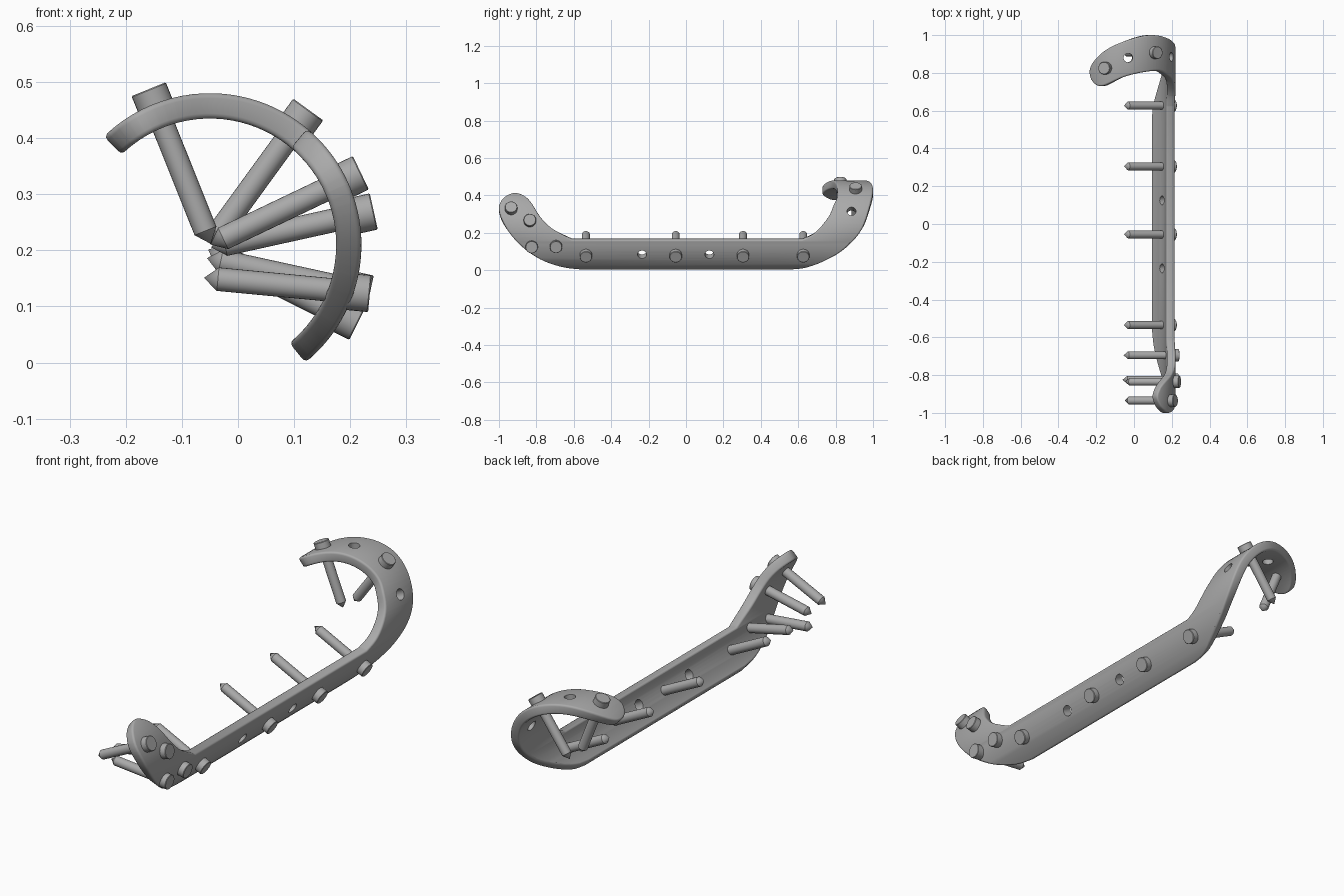
import bpy, bmesh
from math import radians, sin, cos, pi
from mathutils import Vector, Matrix

default = bpy.data.objects.get("Cube")
if default:
    bpy.data.objects.remove(default, do_unlink=True)

AXIS_X, AXIS_Z = -0.05, 0.21      # centre line of the curved plate
OUTER, INNER = 0.27, 0.225
HEAD = 0.298                      # distance of the screw head tops from the axis

steel = bpy.data.materials.new("steel grey")
steel.use_nodes = True
grey = (0.4, 0.4, 0.4, 1)
steel.diffuse_color = grey
steel.node_tree.nodes["Principled BSDF"].inputs["Base Color"].default_value = grey


def add_object(name, mesh):
    obj = bpy.data.objects.new(name, mesh)
    bpy.context.collection.objects.link(obj)
    return obj


def mesh_from(bm, name):
    bmesh.ops.recalc_face_normals(bm, faces=bm.faces)
    mesh = bpy.data.meshes.new(name)
    bm.to_mesh(mesh)
    bm.free()
    mesh.materials.append(steel)
    return mesh


def shade(obj):
    bpy.ops.object.select_all(action='DESELECT')
    obj.select_set(True)
    bpy.context.view_layer.objects.active = obj
    bpy.ops.object.shade_smooth_by_angle(angle=radians(32))


def on_shell(y, deg, r):
    a = radians(deg)
    return Vector((AXIS_X + r * cos(a), y, AXIS_Z + r * sin(a)))


def smooth_chain(points, steps=6):
    """Catmull-Rom curve through an open chain of points."""
    p = [Vector(q) for q in points]
    p = [p[0]] + p + [p[-1]]
    out = []
    for a, b, c, d in zip(p, p[1:], p[2:], p[3:]):
        for i in range(steps):
            t = i / steps
            out.append(0.5 * (2 * b + (c - a) * t + (2 * a - 5 * b + 4 * c - d) * t * t
                              + (3 * b - a - 3 * c + d) * t ** 3))
    return out + [p[-1]]


# Plate outline unrolled flat: length along y, angle round the axis in degrees
rear_hook = [(0.56, -51), (0.64, -48), (0.743, -37), (0.85, -21), (0.94, 2), (0.985, 32),
             (1.0, 57), (0.984, 79), (0.937, 106), (0.88, 124), (0.82, 134), (0.76, 131),
             (0.73, 117), (0.78, 90), (0.805, 66), (0.81, 46), (0.79, 32), (0.76, 16),
             (0.69, -2), (0.62, -10)]
front_lobe = [(-0.61, -10), (-0.717, 3), (-0.78, 17), (-0.83, 36), (-0.87, 46), (-0.92, 50),
              (-0.975, 42), (-1.0, 27), (-0.968, 6), (-0.89, -16), (-0.78, -35),
              (-0.66, -47), (-0.56, -51)]
outline = smooth_chain(rear_hook) + smooth_chain(front_lobe)

# Flat plate with rounded rims, sliced lengthwise, then rolled round the axis
bm = bmesh.new()
arc = lambda deg: radians(deg) * OUTER
bottom = bm.faces.new([bm.verts.new((y, arc(d), INNER)) for y, d in outline])
solid = bmesh.ops.extrude_face_region(bm, geom=[bottom], use_keep_orig=True)
top_verts = [v for v in solid["geom"] if isinstance(v, bmesh.types.BMVert)]
bmesh.ops.translate(bm, verts=top_verts, vec=(0, 0, OUTER - INNER))
bmesh.ops.recalc_face_normals(bm, faces=bm.faces)
rims = [e for e in bm.edges if abs(e.verts[0].co.z - e.verts[1].co.z) < 1e-5]
bmesh.ops.bevel(bm, geom=rims, offset=0.009, segments=3, profile=0.5, affect='EDGES')
for deg in range(-48, 136, 4):
    bmesh.ops.bisect_plane(bm, geom=bm.verts[:] + bm.edges[:] + bm.faces[:], dist=1e-6,
                           plane_co=(0, arc(deg), 0), plane_no=(0, 1, 0))
bmesh.ops.triangulate(bm, faces=[f for f in bm.faces if len(f.verts) > 4])
for v in bm.verts:
    y, s, r = v.co
    v.co = on_shell(y, s / OUTER * 180 / pi, r)
plate = add_object("curved_plate", mesh_from(bm, "curved_plate"))

# Empty screw holes
bm = bmesh.new()
for y, deg in [(-0.235, -28), (0.125, -28), (0.885, 23), (0.88, 86)]:
    direction = on_shell(y, deg, 1) - on_shell(y, deg, 0)
    turn = direction.to_track_quat('Z', 'Y').to_matrix().to_4x4()
    bmesh.ops.create_cone(bm, cap_ends=True, segments=24, radius1=0.024, radius2=0.024,
                          depth=0.14,
                          matrix=Matrix.Translation(on_shell(y, deg, 0.25)) @ turn)
cutter = add_object("hole_cutter", mesh_from(bm, "hole_cutter"))
cutter.hide_render = True
cut = plate.modifiers.new("holes", 'BOOLEAN')
cut.operation, cut.object, cut.solver = 'DIFFERENCE', cutter, 'EXACT'
bpy.context.view_layer.objects.active = plate
bpy.ops.object.modifier_apply(modifier=cut.name)
bpy.data.objects.remove(cutter, do_unlink=True)
shade(plate)

# One lathed screw: head, shank and pointed tip, running along +z
SIDES = 24
bm = bmesh.new()
rings = []
for r, z in [(0.031, 0), (0.033, 0.002), (0.033, 0.045), (0.021, 0.045), (0.021, 0.272)]:
    rings.append([bm.verts.new((r * cos(2 * pi * i / SIDES), r * sin(2 * pi * i / SIDES), z))
                  for i in range(SIDES)])
for a, b in zip(rings, rings[1:]):
    for i in range(SIDES):
        j = (i + 1) % SIDES
        bm.faces.new((a[i], a[j], b[j], b[i]))
bm.faces.new(rings[0])
tip = bm.verts.new((0, 0, 0.297))
for i in range(SIDES):
    bm.faces.new((rings[-1][i], rings[-1][(i + 1) % SIDES], tip))
screw_mesh = mesh_from(bm, "screw")

# Screws: position along the plate, angle, height the tip aims at
groups = {
    "front_screw": [(-0.935, 25.5, 0.21), (-0.835, 11.5, 0.205), (-0.825, -17, 0.15),
                    (-0.695, -17, 0.185)],
    "shaft_screw": [(-0.535, -28, 0.2), (-0.055, -28, 0.2), (0.305, -28, 0.2),
                    (0.627, -28, 0.2)],
    "rear_screw": [(0.907, 54, 0.21), (0.825, 111.5, 0.215)],
}
for name, screws in groups.items():
    for n, (y, deg, aim) in enumerate(screws, 1):
        head = on_shell(y, deg, HEAD)
        screw = add_object(f"{name}_{n}", screw_mesh)
        screw.location = head
        direction = Vector((AXIS_X, y, aim)) - head
        screw.rotation_euler = direction.to_track_quat('Z', 'Y').to_euler()
        if screw_mesh.users == 1:
            shade(screw)
